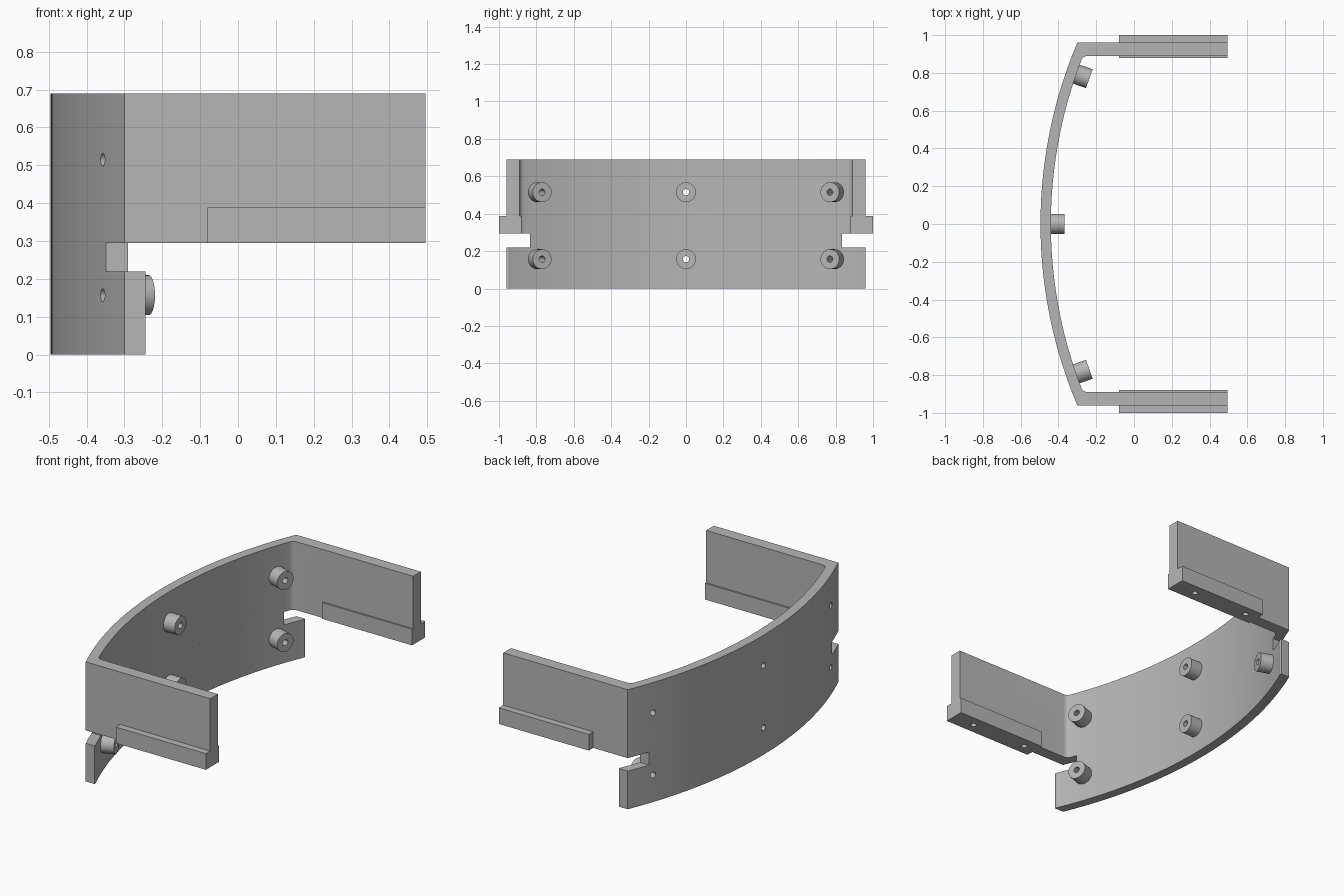
import bpy, bmesh, math
from mathutils import Vector, Matrix

cube = bpy.data.objects.get("Cube")
if cube:
    bpy.data.objects.remove(cube, do_unlink=True)

grey = bpy.data.materials.new("plain grey")
grey.use_nodes = True
colour = (0.47, 0.47, 0.47, 1)
grey.diffuse_color = colour
grey.node_tree.nodes["Principled BSDF"].inputs["Base Color"].default_value = colour

CX, R_OUT, R_IN = 1.966, 2.461, 2.406      # wall arc centre and radii
END, TOP, LEDGE, NOTCH = 0.495, 0.69, 0.295, 0.22


def finish(name, bm):
    bmesh.ops.recalc_face_normals(bm, faces=bm.faces)
    mesh = bpy.data.meshes.new(name)
    bm.to_mesh(mesh)
    bm.free()
    mesh.materials.append(grey)
    obj = bpy.data.objects.new(name, mesh)
    bpy.context.collection.objects.link(obj)
    return obj


def prism(name, outline, z0, z1):
    bm = bmesh.new()
    face = bm.faces.new([bm.verts.new((x, y, z0)) for x, y in outline])
    out = bmesh.ops.extrude_face_region(bm, geom=[face])
    verts = [v for v in out["geom"] if isinstance(v, bmesh.types.BMVert)]
    bmesh.ops.translate(bm, verts=verts, vec=(0, 0, z1 - z0))
    return finish(name, bm)


def box(name, x0, x1, y0, y1, z0, z1):
    return prism(name, [(x0, y0), (x1, y0), (x1, y1), (x0, y1)], z0, z1)


def rod(name, a, b, radius, sides=32):
    a, b = Vector(a), Vector(b)
    turn = (b - a).to_track_quat("Z", "Y").to_matrix().to_4x4()
    bm = bmesh.new()
    bmesh.ops.create_cone(bm, cap_ends=True, segments=sides, radius1=radius,
                          radius2=radius, depth=(b - a).length,
                          matrix=Matrix.Translation((a + b) / 2) @ turn)
    return finish(name, bm)


def combine(target, tool, operation):
    mod = target.modifiers.new("combine", "BOOLEAN")
    mod.operation, mod.solver, mod.object = operation, "EXACT", tool
    bpy.context.view_layer.update()
    with bpy.context.temp_override(object=target, active_object=target):
        bpy.ops.object.modifier_apply(modifier=mod.name)
    bpy.data.objects.remove(tool, do_unlink=True)


def polar(radius, angle):
    return (CX - radius * math.cos(angle), radius * math.sin(angle))


def arc(radius, y_end, steps=56):
    a = math.asin(y_end / radius)
    return [polar(radius, -a + 2 * a * i / steps) for i in range(steps + 1)]


def fillet(p, corner, q, steps=5):
    p, corner, q = Vector(p), Vector(corner), Vector(q)
    ts = [i / steps for i in range(1, steps + 1)]
    return [tuple(p * (1 - t) ** 2 + corner * 2 * t * (1 - t) + q * t * t) for t in ts]


def mirrored(points):
    return [(x, -y) for x, y in reversed(points)]


# Upper wall with two straight arms and rounded inner corners
outer = arc(R_OUT, 0.96)
inner = arc(R_IN, 0.868)
bend = fillet(inner[-1], (-0.269, 0.89), (-0.245, 0.89))
arm = bend + [(END, 0.89), (END, 0.96)]
bracket = prism("curved_bracket",
                outer + arm[::-1] + inner[::-1] + mirrored(arm)[::-1], LEDGE, TOP)

# Lower wall with a notch under each arm
tip = [(-0.244, 0.95), (-0.244, 0.96)]
lower_inner = arc(R_IN, 0.945)
lower = prism("lower_wall", outer + tip[::-1] + lower_inner[::-1]
              + mirrored(tip)[::-1], 0, LEDGE)
for side in (-1, 1):
    y0, y1 = sorted((side * 0.835, side * 1.1))
    combine(lower, box("notch_cutter", -0.6, 0, y0, y1, NOTCH, LEDGE + 0.1), "DIFFERENCE")
combine(bracket, lower, "UNION")

# Foot rail along the bottom of each arm, with two screw holes below
for side in (-1, 1):
    y0, y1 = sorted((side * 0.88, side * 1.0))
    combine(bracket, box("foot_rail", -0.08, END, y0, y1, LEDGE, 0.388), "UNION")
    for x in (-0.005, 0.355):
        y = side * 0.94
        combine(bracket, rod("screw_hole", (x, y, LEDGE - 0.05), (x, y, LEDGE + 0.08),
                             0.016, 20), "DIFFERENCE")

# Drilled standoffs on the inside of the wall
for angle in (-0.336, 0, 0.336):
    for z in (0.157, 0.515):
        combine(bracket, rod("standoff", (*polar(R_IN + 0.025, angle), z),
                             (*polar(R_IN - 0.073, angle), z), 0.053), "UNION")
        combine(bracket, rod("standoff_hole", (*polar(R_OUT + 0.1, angle), z),
                             (*polar(R_IN - 0.2, angle), z), 0.017, 20), "DIFFERENCE")

bpy.ops.object.select_all(action="DESELECT")
bracket.select_set(True)
bpy.context.view_layer.objects.active = bracket
bpy.ops.object.shade_smooth_by_angle(angle=math.radians(25))
